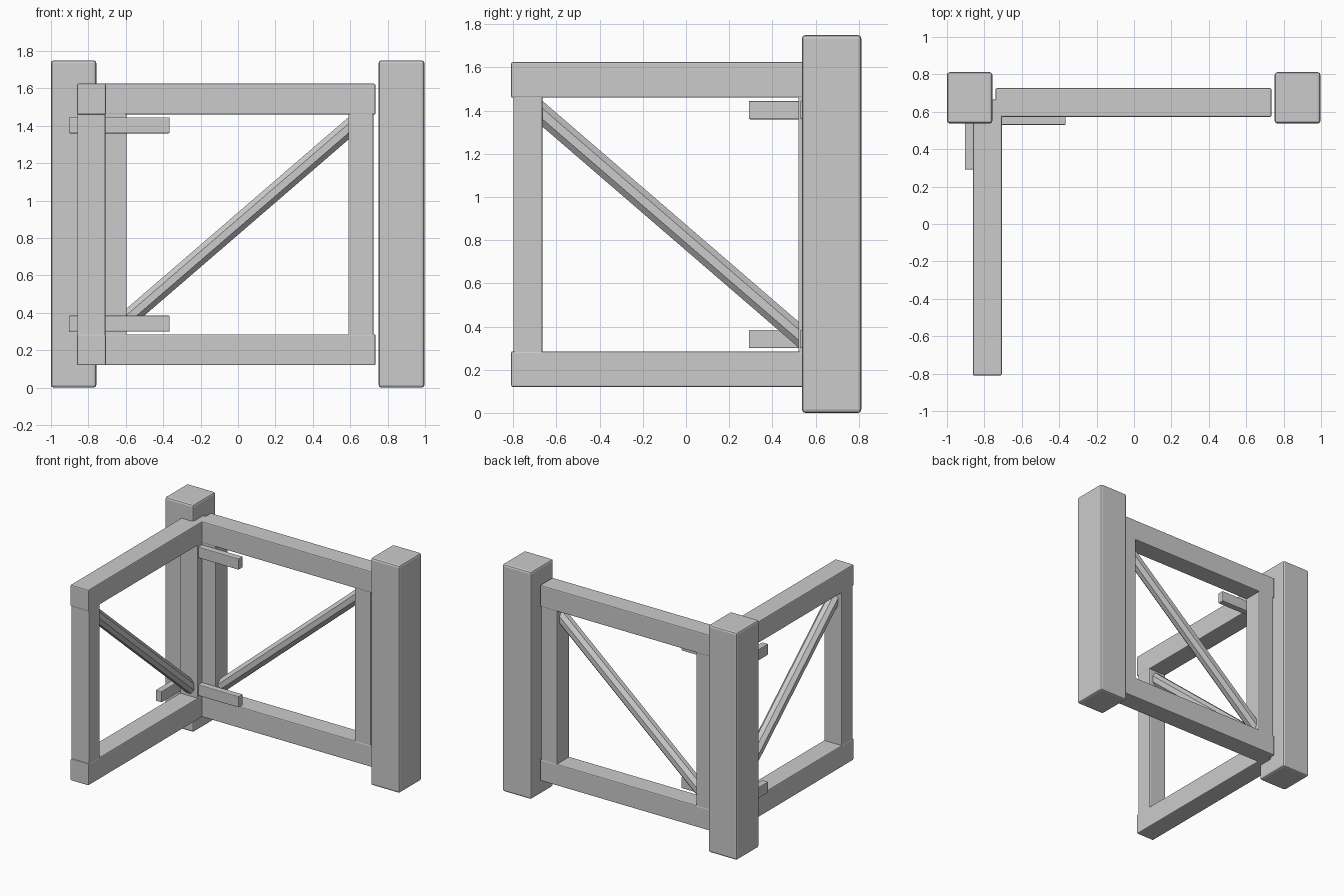
import bpy
import math
from mathutils import Matrix, Vector

cube = bpy.data.objects.get("Cube")
if cube:
    bpy.data.objects.remove(cube, do_unlink=True)

grey = bpy.data.materials.new("plain grey")
grey.use_nodes = True
colour = (0.6, 0.6, 0.6, 1)
grey.diffuse_color = colour
grey.node_tree.nodes["Principled BSDF"].inputs["Base Color"].default_value = colour


def finish(obj, name, bevel):
    obj.name = name
    obj.data.materials.append(grey)
    if bevel:
        mod = obj.modifiers.new("soft edges", 'BEVEL')
        mod.width = bevel
        mod.segments = 2
    return obj


def box(name, x, y, z, bevel=0.007):
    """Bevelled beam filling the given ranges."""
    bpy.ops.mesh.primitive_cube_add(size=1)
    obj = bpy.context.object
    size = [b - a for a, b in (x, y, z)]
    centre = [(a + b) / 2 for a, b in (x, y, z)]
    obj.data.transform(Matrix.Translation(centre) @ Matrix.Diagonal((*size, 1)))
    return finish(obj, name, bevel)


def brace(name, start, end, radius):
    """Eight-sided diagonal bar with a flat side to the front."""
    a, b = Vector(start), Vector(end)
    bpy.ops.mesh.primitive_cylinder_add(vertices=8, radius=radius, depth=(b - a).length)
    obj = bpy.context.object
    tilt = math.atan2(b.x - a.x, b.z - a.z)
    obj.data.transform(Matrix.Translation((a + b) / 2) @ Matrix.Rotation(tilt, 4, 'Y')
                       @ Matrix.Rotation(math.pi / 8, 4, 'Z'))
    return finish(obj, name, 0)


def gate(prefix):
    """One gate leaf in its closed position."""
    depth = (0.573, 0.727)
    left, right = -0.74, 0.735
    parts = []
    for label, z in (("bottom", (0.12, 0.285)), ("top", (1.46, 1.625))):
        parts.append(box(f"{prefix}_{label}_rail", (left, right), depth, z))
    for label, x in (("hinge", (-0.73, -0.595)), ("latch", (0.59, 0.725))):
        parts.append(box(f"{prefix}_{label}_stile", x, (0.575, 0.725), (0.275, 1.47)))
    for label, z in (("lower", (0.30, 0.385)), ("upper", (1.36, 1.445))):
        parts.append(box(f"{prefix}_{label}_hinge_strap", (left, -0.366), (0.53, 0.58), z, 0.005))
    parts.append(brace(f"{prefix}_brace", (-0.64, 0.65, 0.325), (0.63, 0.65, 1.42), 0.049))
    return parts


# Posts
for side, x in (("right", (-1, -0.757)), ("left", (0.752, 0.997))):
    box(f"{side}_post", x, (0.537, 0.812), (0, 1.75), 0.015)

# Closed leaf, and a second leaf swung open a quarter turn
gate("closed_gate")
swing = Matrix.Translation((-1.434, -0.075, 0)) @ Matrix.Rotation(-math.pi / 2, 4, 'Z')
for part in gate("open_gate"):
    part.data.transform(swing)
